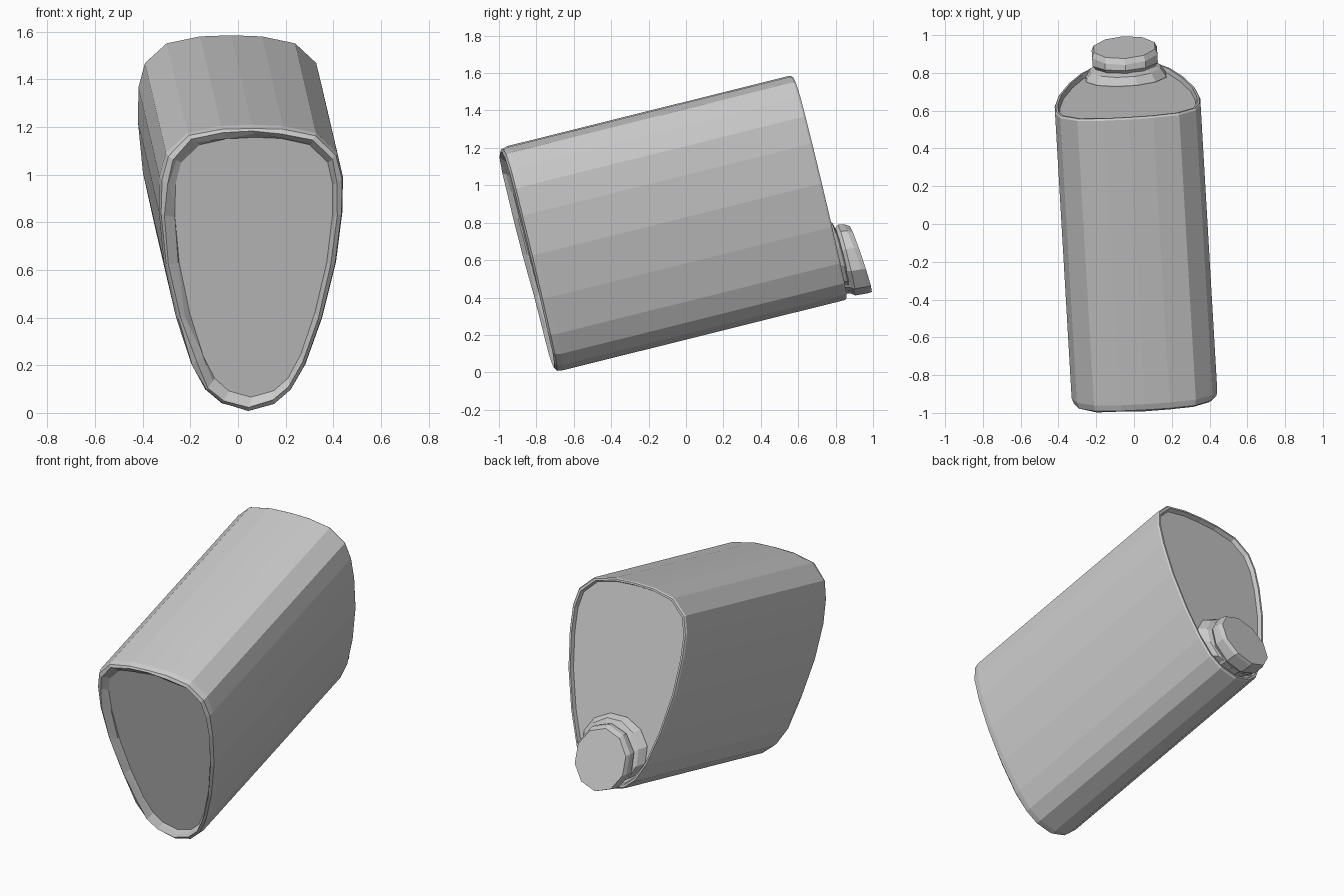
import bpy, bmesh, math, random
from mathutils import Vector

if "Cube" in bpy.data.objects:
    bpy.data.objects.remove(bpy.data.objects["Cube"])

random.seed(4)

# Tilted local frame: A runs along the body, U across, V up the cross-section
A = Vector((-0.09, 1.545, 0.385)).normalized()
U = A.cross(Vector((0, 0, 1))).normalized()
V = U.cross(A)
ORIGIN = Vector((0.043, -0.69, 0.003))
LENGTH = 1.6


def loft(name, rings):
    """Skin a list of equal-sized (u, v, w) rings and close both ends."""
    n = len(rings[0])
    bm = bmesh.new()
    loops = [[bm.verts.new(ORIGIN + U * u + V * v + A * w) for u, v, w in ring]
             for ring in rings]
    for a, b in zip(loops, loops[1:]):
        for i in range(n):
            j = (i + 1) % n
            bm.faces.new((a[i], b[i], b[j], a[j]))
    bm.faces.new(loops[0])
    bm.faces.new(loops[-1])
    bmesh.ops.recalc_face_normals(bm, faces=bm.faces)
    mesh = bpy.data.meshes.new(name)
    bm.to_mesh(mesh)
    bm.free()
    bpy.context.collection.objects.link(bpy.data.objects.new(name, mesh))


# Egg-shaped cross-section: right half, mirrored to the left
half = [(0, 0), (0.11, 0.03), (0.18, 0.09), (0.24, 0.20), (0.307, 0.40),
        (0.362, 0.64), (0.386, 0.86), (0.386, 1.01), (0.36, 1.115),
        (0.27, 1.20), (0.13, 1.23), (0, 1.235)]
profile = half + [(-u, v) for u, v in half[-2:0:-1]]


def section(inset, w, jitter=0.0, shift=0.0):
    ring = []
    for u, v in profile:
        amount = jitter if u < 0.1 else jitter * 0.3
        s = inset + random.uniform(-amount, amount)
        ring.append((shift + u * (1 - s / 0.385), 0.66 + (v - 0.66) * (1 - s / 0.61),
                     w + random.uniform(-amount, amount) * 0.5))
    return ring


# Body with a crimped front rim and a recessed panel at each end
loft("can_body", [
    section(0.055, 0.022, shift=0.012),
    section(0.045, 0.008, 0.015, 0.01),
    section(0.025, -0.008, 0.008),
    section(0.006, 0.002, 0.004),
    section(0.0, 0.035),
    section(0.0, LENGTH - 0.01),
    section(0.006, LENGTH),
    section(0.018, LENGTH),
    section(0.026, LENGTH - 0.025),
])


def oval(ru, rv, cv, w, sides=12, lean=0.0):
    """Ring around the spout axis; lean pulls its top edge back."""
    angles = [2 * math.pi * (i + 0.5) / sides for i in range(sides)]
    return [(ru * math.cos(t), cv + rv * math.sin(t), w - lean * math.sin(t))
            for t in angles]


# Raised collar around the spout
loft("spout_collar", [
    oval(0.225, 0.195, 0.25, LENGTH - 0.06),
    oval(0.22, 0.195, 0.25, LENGTH - 0.02),
    oval(0.19, 0.195, 0.23, LENGTH + 0.02),
    oval(0.15, 0.16, 0.21, LENGTH + 0.035),
])

# Screw cap with a narrower neck and softened outer edge
loft("screw_cap", [
    oval(0.15, 0.16, 0.205, LENGTH - 0.04, 10),
    oval(0.165, 0.18, 0.205, LENGTH + 0.03, 10),
    oval(0.182, 0.195, 0.205, LENGTH + 0.05, 10),
    oval(0.182, 0.195, 0.20, LENGTH + 0.10, 10, 0.02),
    oval(0.17, 0.185, 0.192, LENGTH + 0.125, 10, 0.015),
])
